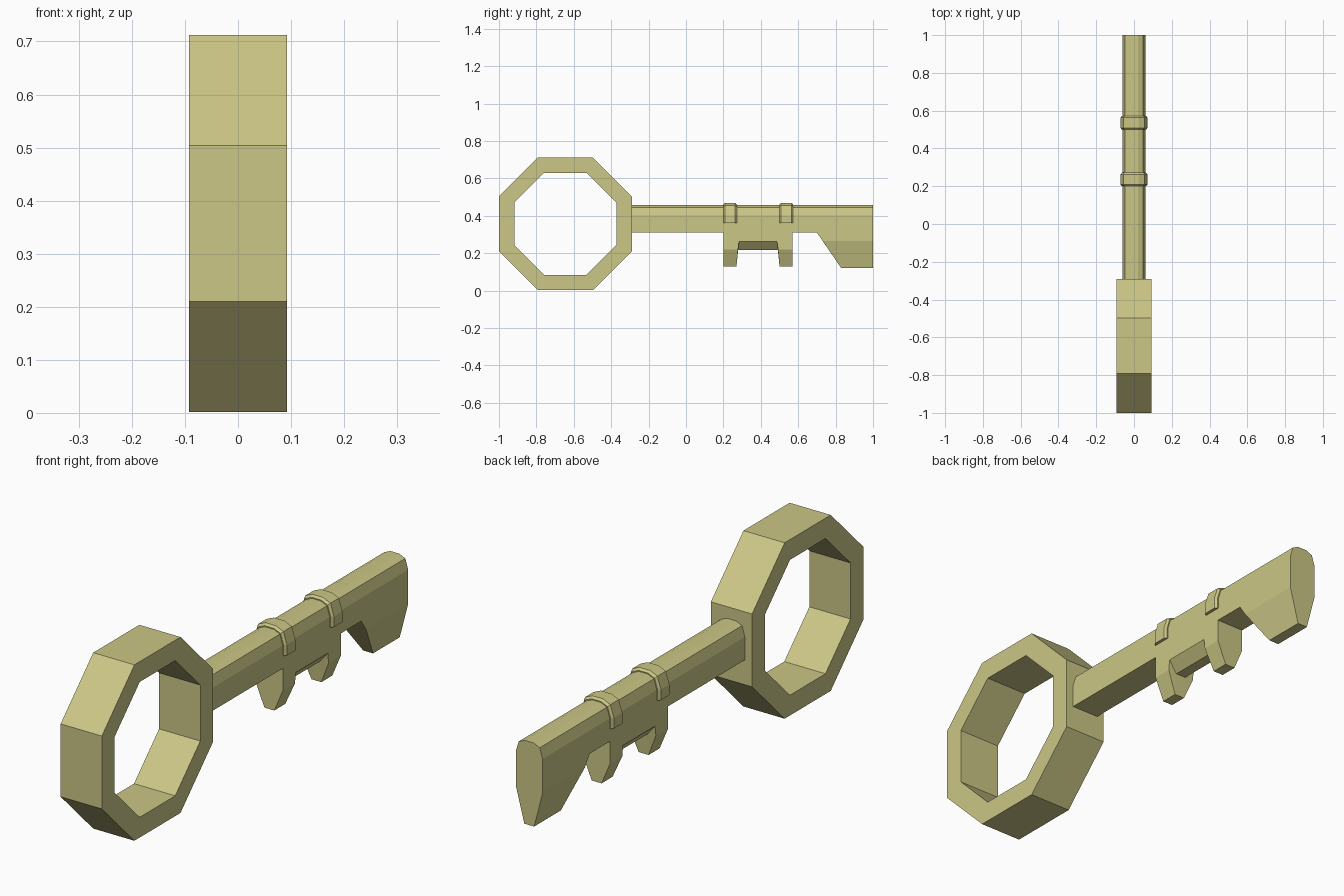
import bpy, bmesh, math

if "Cube" in bpy.data.objects:
    bpy.data.objects.remove(bpy.data.objects["Cube"])

gold = bpy.data.materials.new("pale_gold")
gold.diffuse_color = (0.6, 0.57, 0.24, 1)
gold.use_nodes = True
gold.node_tree.nodes["Principled BSDF"].inputs["Base Color"].default_value = gold.diffuse_color


def loft(name, rings, closed=False):
    """Skin a list of equal-length point loops; cap the ends or join them."""
    bm = bmesh.new()
    loops = [[bm.verts.new(p) for p in r] for r in rings]
    n = len(loops[0])
    pairs = list(zip(loops, loops[1:]))
    if closed:
        pairs.append((loops[-1], loops[0]))
    else:
        bm.faces.new(loops[0])
        bm.faces.new(loops[-1])
    for a, b in pairs:
        for i in range(n):
            j = (i + 1) % n
            bm.faces.new((a[i], a[j], b[j], b[i]))
    bmesh.ops.remove_doubles(bm, verts=bm.verts, dist=1e-5)
    bmesh.ops.dissolve_degenerate(bm, edges=bm.edges, dist=1e-5)
    bmesh.ops.recalc_face_normals(bm, faces=bm.faces)
    me = bpy.data.meshes.new(name)
    bm.to_mesh(me)
    bm.free()
    me.materials.append(gold)
    ob = bpy.data.objects.new(name, me)
    bpy.context.collection.objects.link(ob)
    return ob


def mirrored(half):
    """Complete a right-hand half profile with its left-hand mirror."""
    return half + [(-x, y, z) for x, y, z in reversed(half)]


# Octagonal ring handle
def octagon(x, apothem):
    r = apothem / math.cos(math.pi / 8)
    return [(x, -0.645 + r * math.cos(a), 0.357 + r * math.sin(a))
            for a in (math.pi / 8 + k * math.pi / 4 for k in range(8))]


W = 0.092
loft("ring_handle", [octagon(-W, 0.355), octagon(W, 0.355),
                     octagon(W, 0.273), octagon(-W, 0.273)], closed=True)


# Shaft and teeth: rounded top, tapered lower edge
def section(y, yt, yb, zt, zb, w):
    return mirrored([(w, yb, zb), (0.06, yt, zt), (0.06, y, 0.403),
                     (0.047, y, 0.445), (0.02, y, 0.457)])


def plain(y):
    return section(y, y, y, 0.31, 0.31, 0.04)


def tooth(y, yt, yb):
    return section(y, yt, yb, 0.22, 0.13, 0.022)


def bridge(y, yb):
    return section(y, y, yb, 0.262, 0.217, 0.022)


def tip(y, yt, yb):
    return section(y, yt, yb, 0.265, 0.12, 0.022)


loft("shaft_and_teeth", [
    plain(-0.30), plain(0.20),
    tooth(0.20, 0.20, 0.20), tooth(0.283, 0.278, 0.27),
    bridge(0.283, 0.278), bridge(0.487, 0.492),
    tooth(0.487, 0.492, 0.50), tooth(0.57, 0.57, 0.57),
    plain(0.57), plain(0.70),
    tip(0.83, 0.731, 0.83), tip(1.0, 1.0, 1.0)])


# Raised collars with chamfered rims
def collar_section(y, d):
    return mirrored([(0.06 + d, y, 0.362), (0.06 + d, y, 0.405),
                     (0.047 + d * 0.8, y, 0.445 + d * 0.8),
                     (0.02 + d * 0.3, y, 0.457 + d)])


for i, y in enumerate((0.2, 0.5)):
    loft(f"collar_{i + 1}", [collar_section(y, 0.004), collar_section(y + 0.009, 0.012),
                             collar_section(y + 0.063, 0.012), collar_section(y + 0.072, 0.004)])
